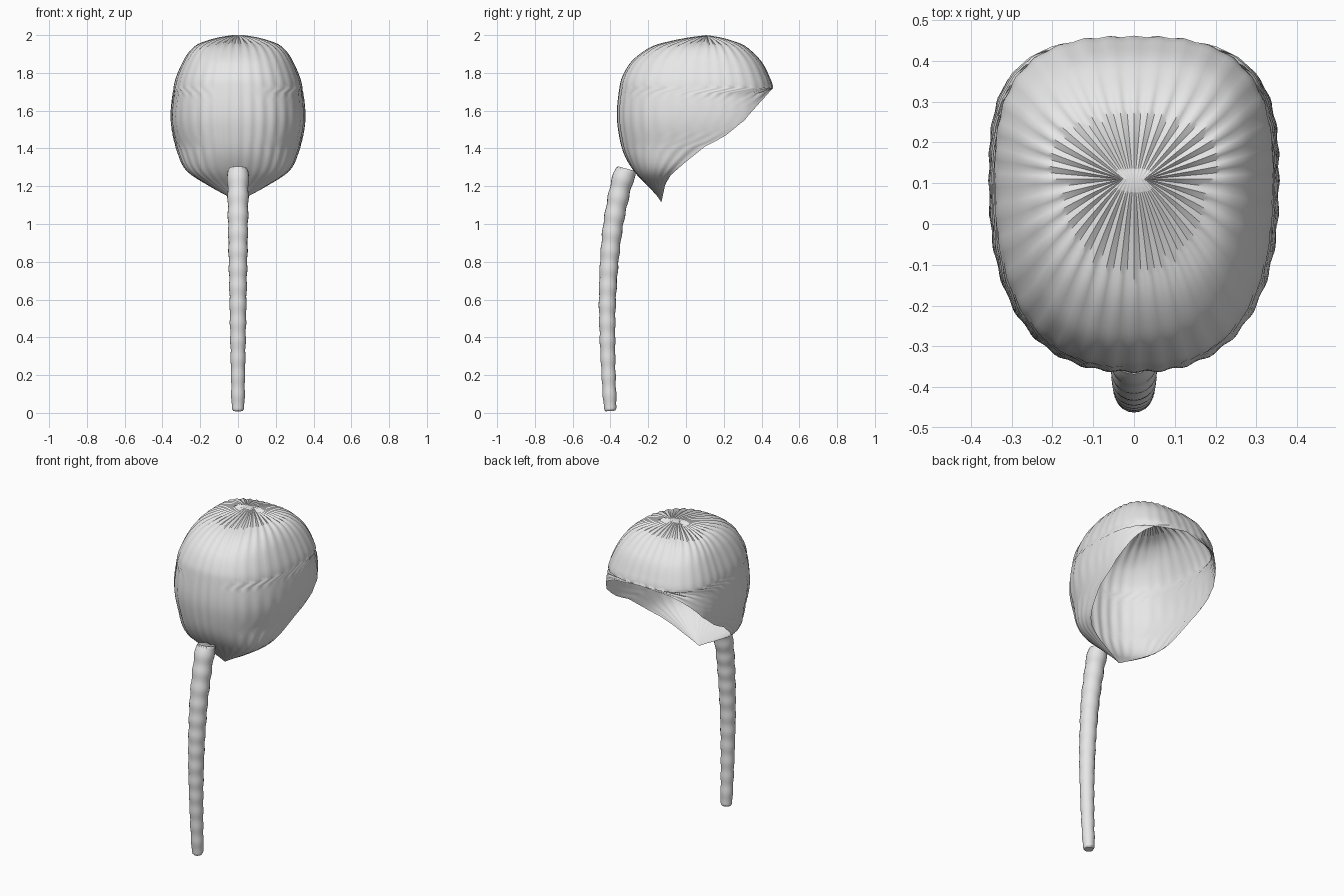
import bpy, bmesh, math
from mathutils import Vector

if "Cube" in bpy.data.objects:
    bpy.data.objects.remove(bpy.data.objects["Cube"])

grey = bpy.data.materials.new("light grey")
grey.use_nodes = True
COLOUR = (0.8, 0.8, 0.8, 1)
grey.diffuse_color = COLOUR
grey.node_tree.nodes["Principled BSDF"].inputs["Base Color"].default_value = COLOUR


def spline(knots, steps):
    """Smooth rows running through the given knots."""
    pts = [Vector(k) for k in knots]
    pts = [2 * pts[0] - pts[1]] + pts + [2 * pts[-1] - pts[-2]]
    rows = []
    for a, b, c, d in zip(pts, pts[1:], pts[2:], pts[3:]):
        for i in range(steps):
            t = i / steps
            rows.append(b + (c - a) * t / 2 + (a - 2.5 * b + 2 * c - d / 2) * t**2
                        + (1.5 * (b - c) + (d - a) / 2) * t**3)
    return rows + [pts[-2]]


def skin(name, rings, capped=False):
    """Join rings of points, listed from top to bottom, into a smooth surface."""
    bm = bmesh.new()
    grid = [[bm.verts.new(p) for p in ring] for ring in rings]
    for up, low in zip(grid, grid[1:]):
        for j in range(len(up) - 1):
            bm.faces.new((up[j], low[j], low[j + 1], up[j + 1]))
    bmesh.ops.remove_doubles(bm, verts=bm.verts[:], dist=0.0005)
    if capped:
        bmesh.ops.holes_fill(bm, edges=[e for e in bm.edges if e.is_boundary])
        bmesh.ops.recalc_face_normals(bm, faces=bm.faces[:])
    mesh = bpy.data.meshes.new(name)
    bm.to_mesh(mesh)
    bm.free()
    mesh.materials.append(grey)
    obj = bpy.data.objects.new(name, mesh)
    bpy.context.collection.objects.link(obj)
    bpy.ops.object.select_all(action="DESELECT")
    obj.select_set(True)
    bpy.context.view_layer.objects.active = obj
    bpy.ops.object.shade_smooth_by_angle(angle=math.radians(50))
    return obj


# Hood: height, half width, front y, back y
HOOD = [(2, .03, .11, .11), (1.985, .1, .02, .18), (1.965, .17, -.08, .25),
        (1.94, .225, -.17, .31), (1.9, .265, -.24, .36), (1.85, .295, -.295, .405),
        (1.78, .325, -.335, .44), (1.72, .34, -.35, .46), (1.6, .355, -.363, .47),
        (1.5, .35, -.357, .47), (1.38, .32, -.33, .47), (1.28, .27, -.275, .47),
        (1.2, .15, -.2, .47), (1.15, .06, -.155, .47), (1.115, 0, -.13, .47)]
# Open rim in profile: height, y
RIM = [(1.72, .46), (1.62, .37), (1.55, .31), (1.46, .2), (1.41, .1),
       (1.33, 0), (1.26, -.08), (1.21, -.11), (1.115, -.13)]
POLE_Y = .11
SEGMENTS = 144
PLEATS = 36
FRONT_POWER, BACK_POWER = 2.5, 2.9


def rim_y(z):
    for (z1, y1), (z2, y2) in zip(RIM, RIM[1:]):
        if z2 <= z <= z1:
            return y1 + (y2 - y1) * (z1 - z) / (z1 - z2)
    return 1 if z > 1.7 else RIM[-1][1]


def hood_ring(z, width, front, back):
    rim = rim_y(z)
    mid = min(POLE_Y, rim)
    # The arc ends where the section meets the rim
    q = (rim - mid) / max(back - mid, .001)
    end = math.pi
    if q < 1:
        end = math.atan2((1 - q**BACK_POWER) ** (1 / BACK_POWER), -q)
    ring = []
    for j in range(SEGMENTS + 1):
        a = end * (2 * j / SEGMENTS - 1)
        s, c = math.sin(a), math.cos(a)
        n = FRONT_POWER if c > 0 else BACK_POWER
        pleat = math.cos(PLEATS * a)
        r = (abs(s)**n + abs(c)**n) ** (-1 / n) * (1 + .006 * pleat)
        depth = mid - front if c > 0 else back - mid
        dip = .004 * pleat * max(0, min(1, (z - 1.85) * 10, (2 - z) * 60))
        ring.append((width * s * r, mid - depth * c * r, z + dip))
    return ring


skin("hood", [hood_ring(*row) for row in spline(HOOD, 4)])

# Trunk: y, height, radius along its centre line
TRUNK = [(-.315, 1.293, .05), (-.32, 1.275, .057), (-.345, 1.2, .056),
         (-.385, 1, .053), (-.406, .8, .049), (-.416, .6, .045),
         (-.416, .4, .041), (-.41, .2, .037), (-.402, .04, .034), (-.4, .01, .025)]
SIDES = 20
path = spline(TRUNK, 14)
rings = []
for i, (y, z, r) in enumerate(path):
    before, after = path[max(i - 1, 0)], path[min(i + 1, len(path) - 1)]
    down = Vector((0, after[0] - before[0], after[1] - before[1])).normalized()
    across = Vector((0, down.z, -down.y))
    r *= 1 + .04 * math.cos(math.tau * z / .095)
    angles = [math.tau * j / SIDES for j in range(SIDES + 1)]
    rings.append([Vector((0, y, z)) + r * (Vector((math.sin(a), 0, 0)) + across * math.cos(a))
                  for a in angles])
skin("trunk", rings, capped=True)
